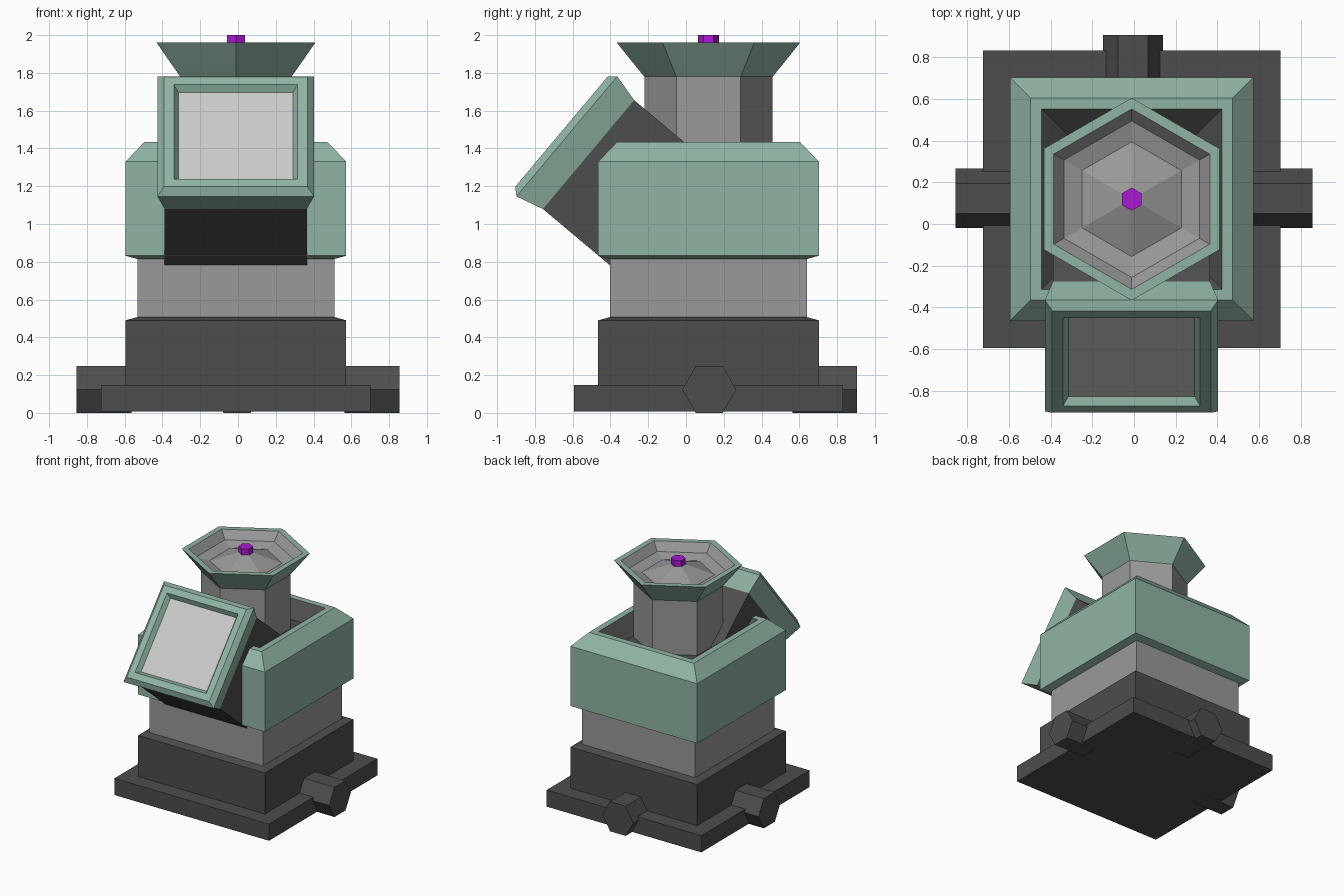
import bpy, bmesh
from math import pi, cos, sin, radians, sqrt
from mathutils import Matrix

if "Cube" in bpy.data.objects:
    bpy.data.objects.remove(bpy.data.objects["Cube"])


def material(name, rgb):
    m = bpy.data.materials.new(name)
    m.diffuse_color = (*rgb, 1)
    m.use_nodes = True
    m.node_tree.nodes["Principled BSDF"].inputs["Base Color"].default_value = m.diffuse_color
    return m


DARK = material("dark_metal", (0.075, 0.075, 0.075))
GREY = material("mid_grey", (0.32, 0.32, 0.32))
GREEN = material("sage_green", (0.28, 0.46, 0.37))
LIGHT = material("screen_grey", (0.6, 0.6, 0.6))
PURPLE = material("purple", (0.4, 0.01, 0.65))


def loft(name, profile, mat, sides=4, turn=pi / 4, place=Matrix(), cap=(True, True)):
    """Stack polygon rings from (radius, height) pairs; for squares radius is the half width."""
    k = sqrt(2) if sides == 4 else 1
    bm = bmesh.new()
    rings = []
    for r, z in profile:
        angles = [turn + 2 * pi * i / sides for i in range(sides)]
        rings.append([bm.verts.new((k * r * cos(a), k * r * sin(a), z)) for a in angles])
    for lo, hi in zip(rings, rings[1:]):
        for i in range(sides):
            j = (i + 1) % sides
            bm.faces.new((lo[i], lo[j], hi[j], hi[i]))
    if cap[0]:
        bm.faces.new(rings[0][::-1])
    if cap[1]:
        bm.faces.new(rings[-1])
    bm.transform(place)
    mesh = bpy.data.meshes.new(name)
    bm.to_mesh(mesh)
    bm.free()
    mesh.materials.append(mat)
    ob = bpy.data.objects.new(name, mesh)
    bpy.context.collection.objects.link(ob)
    return ob


axis = Matrix.Translation((-0.011, 0.119, 0))
OPEN = (False, False)

# Square body, from the ground up
loft("base_plate", [(0.713, 0.008), (0.713, 0.147)], DARK, place=axis)
loft("plinth", [(0.584, 0.147), (0.584, 0.49), (0.522, 0.507)], DARK, place=axis, cap=OPEN)
loft("waist", [(0.522, 0.507), (0.522, 0.815)], GREY, place=axis, cap=OPEN)
loft("body_shell", [(0.522, 0.815), (0.584, 0.832), (0.584, 1.33), (0.484, 1.435), (0.432, 1.435)],
     GREEN, place=axis, cap=OPEN)
loft("body_recess", [(0.432, 1.435), (0.30, 1.33)], DARK, place=axis, cap=(False, True))

# Hexagonal pipe stubs on the right, back and left
for name, angle, x, y, end in (("right_pipe", 0, 0, 0.123, 0.855),
                               ("back_pipe", pi / 2, -0.005, 0, 0.905),
                               ("left_pipe", pi, 0, 0.123, 0.855)):
    place = (Matrix.Translation((x, y, 0.124)) @ Matrix.Rotation(angle, 4, 'Z')
             @ Matrix.Rotation(pi / 2, 4, 'Y'))
    loft(name, [(0.143, 0.565), (0.143, end)], DARK, 6, pi / 2, place)

# Neck and dish
hexa = dict(sides=6, turn=pi / 2, place=axis)
loft("neck", [(0.34, 1.32), (0.34, 1.78)], GREY, cap=OPEN, **hexa)
loft("dish_rim", [(0.34, 1.78), (0.405, 1.86), (0.485, 1.96), (0.432, 1.96)], GREEN, cap=OPEN, **hexa)
loft("dish_bowl", [(0.432, 1.96), (0.375, 1.895), (0.275, 1.87), (0.04, 1.955)], GREY,
     cap=(False, True), **hexa)
loft("dish_tip", [(0.055, 1.94), (0.055, 2.0)], PURPLE, **hexa)

# Tilted monitor on the front
tilt = Matrix.Translation((-0.012, -0.516, 1.3675)) @ Matrix.Rotation(radians(50), 4, 'X')
loft("monitor_housing", [(0.376, -0.5), (0.376, 0)], DARK, place=tilt)
loft("monitor_frame", [(0.376, 0), (0.415, 0.15), (0.38, 0.188), (0.328, 0.188), (0.303, 0.152)],
     GREEN, place=tilt, cap=OPEN)
loft("monitor_screen", [(0.303, 0.14), (0.303, 0.152)], LIGHT, place=tilt)
